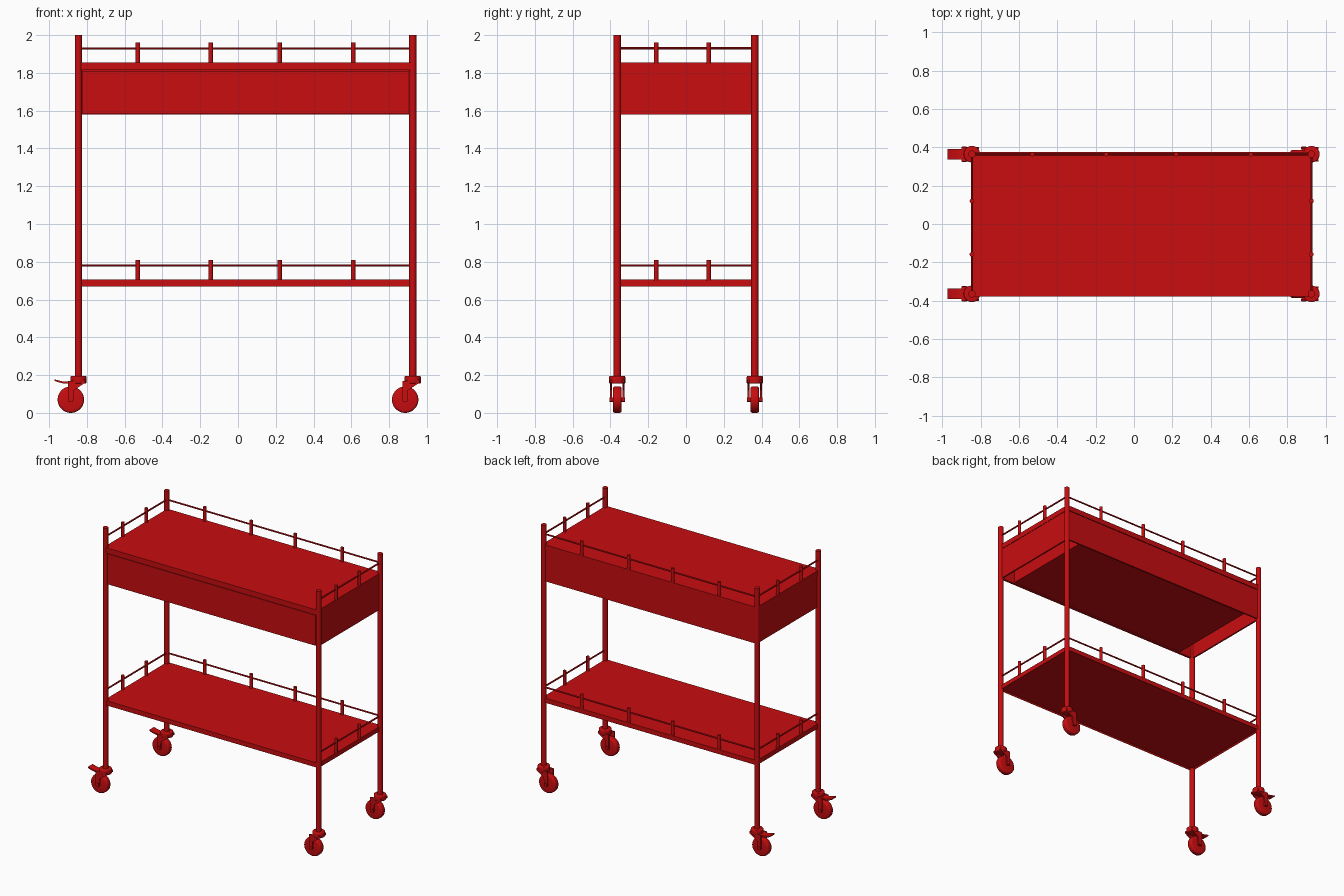
import bpy, bmesh, math
from mathutils import Vector

cube = bpy.data.objects.get("Cube")
if cube:
    bpy.data.objects.remove(cube, do_unlink=True)

red = bpy.data.materials.new("red enamel")
red.use_nodes = True
RED = (0.58, 0.004, 0.005, 1)
red.diffuse_color = RED
red.node_tree.nodes["Principled BSDF"].inputs["Base Color"].default_value = RED

# Leg centre lines
X0, X1, Y = -0.845, 0.925, 0.364


def finish(name, bm, smooth=False):
    bmesh.ops.recalc_face_normals(bm, faces=bm.faces)
    mesh = bpy.data.meshes.new(name)
    bm.to_mesh(mesh)
    bm.free()
    mesh.materials.append(red)
    ob = bpy.data.objects.new(name, mesh)
    bpy.context.collection.objects.link(ob)
    if smooth:
        bpy.ops.object.select_all(action='DESELECT')
        ob.select_set(True)
        bpy.context.view_layer.objects.active = ob
        bpy.ops.object.shade_smooth_by_angle(angle=math.radians(35))
    return ob


def box(name, x0, x1, y0, y1, z0, z1):
    bm = bmesh.new()
    bmesh.ops.create_cube(bm, size=1)
    for v in bm.verts:
        v.co = ((x0 + x1) / 2 + v.co.x * (x1 - x0),
                (y0 + y1) / 2 + v.co.y * (y1 - y0),
                (z0 + z1) / 2 + v.co.z * (z1 - z0))
    return finish(name, bm)


def rod(name, a, b, r, sides=16, bevel=0):
    a, b = Vector(a), Vector(b)
    bm = bmesh.new()
    bmesh.ops.create_cone(bm, cap_ends=True, segments=sides, radius1=r, radius2=r, depth=(b - a).length)
    if bevel:
        rims = [e for e in bm.edges if any(len(f.verts) > 4 for f in e.link_faces)]
        bmesh.ops.bevel(bm, geom=rims, offset=bevel, segments=3, affect='EDGES', profile=0.5)
    rot = Vector((0, 0, 1)).rotation_difference(b - a)
    for v in bm.verts:
        v.co = rot @ v.co + (a + b) / 2
    return finish(name, bm, True)


def plate(name, profile, x, y0, y1):
    """Side outline in x and z, given depth along y."""
    bm = bmesh.new()
    face = bm.faces.new([bm.verts.new((x + px, y0, pz)) for px, pz in profile])
    new = bmesh.ops.extrude_face_region(bm, geom=[face])["geom"]
    bmesh.ops.translate(bm, vec=(0, y1 - y0, 0), verts=[v for v in new if isinstance(v, bmesh.types.BMVert)])
    return finish(name, bm)


def tray(name, y0, z0, z1):
    """Shelf slab with a shallow recess underneath."""
    ob = box(name, X0 - 0.005, X1 + 0.005, y0, 0.375, z0, z1)
    bm = bmesh.new()
    bm.from_mesh(ob.data)
    bm.normal_update()
    under = [f for f in bm.faces if f.normal.z < -0.9]
    bmesh.ops.inset_region(bm, faces=under, thickness=0.012, depth=0)
    bmesh.ops.translate(bm, vec=(0, 0, 0.01), verts=under[0].verts)
    bm.to_mesh(ob.data)
    bm.free()


def gallery(prefix, z):
    """Guard rails and posts around the back and both ends of a shelf."""
    rz = z + 0.075
    rod(prefix + "_back_rail", (X0, Y, rz), (X1, Y, rz), 0.006, 10)
    for i, x in enumerate((-0.53, -0.145, 0.22, 0.61)):
        rod(f"{prefix}_back_post_{i + 1}", (x, Y, z - 0.005), (x, Y, z + 0.105), 0.012, 12)
    for side, x in (("right", X0), ("left", X1)):
        rod(f"{prefix}_{side}_rail", (x, -Y, rz), (x, Y, rz), 0.006, 10)
        for i, y in enumerate((-0.158, 0.12)):
            rod(f"{prefix}_{side}_post_{i + 1}", (x, y, z - 0.005), (x, y, z + 0.105), 0.012, 12)


# Shelves and rails
tray("lower_shelf", -0.374, 0.67, 0.705)
tray("upper_shelf", -0.378, 1.815, 1.855)
gallery("lower", 0.705)
gallery("upper", 1.855)

# Drawer compartment, open underneath
box("back_panel", X0, X1, 0.36, 0.372, 1.58, 1.815)
box("right_panel", X0 - 0.003, X0 + 0.009, -Y, Y, 1.58, 1.815)
box("left_panel", X1 - 0.009, X1 + 0.003, -Y, Y, 1.58, 1.815)
box("drawer_front", X0 + 0.021, X1 - 0.021, -0.374, -0.356, 1.582, 1.81)
box("drawer_body", X0 + 0.12, X1 - 0.12, -0.357, 0.35, 1.59, 1.78)

# Legs with casters; the wheels trail toward -x
FORK = [(-0.055, 0.06), (-0.028, 0.06), (-0.024, 0.12), (0.036, 0.16), (0.036, 0.175), (-0.055, 0.168)]
BRAKE = [(-0.127, 0.178), (-0.105, 0.172), (-0.075, 0.165), (0.0, 0.17),
         (0.0, 0.158), (-0.075, 0.155), (-0.105, 0.162), (-0.127, 0.17)]
for sx, x in (("right", X0), ("left", X1)):
    for sy, y in (("front", -Y), ("back", Y)):
        tag = f"{sy}_{sx}"
        rod(tag + "_leg", (x, y, 0.17), (x, y, 2.0), 0.019, 20)
        rod(tag + "_caster_cap", (x, y, 0.155), (x, y, 0.195), 0.043, 28, 0.006)
        rod(tag + "_wheel", (x - 0.04, y - 0.023, 0.07), (x - 0.04, y + 0.023, 0.07), 0.07, 36, 0.012)
        rod(tag + "_axle", (x - 0.04, y - 0.04, 0.07), (x - 0.04, y + 0.04, 0.07), 0.012, 12)
        for n, s in (("a", -1), ("b", 1)):
            plate(f"{tag}_fork_{n}", FORK, x, y + s * 0.028, y + s * 0.038)
        if sx == "right":
            plate(tag + "_brake_pedal", BRAKE, x, y - 0.028, y + 0.028)
